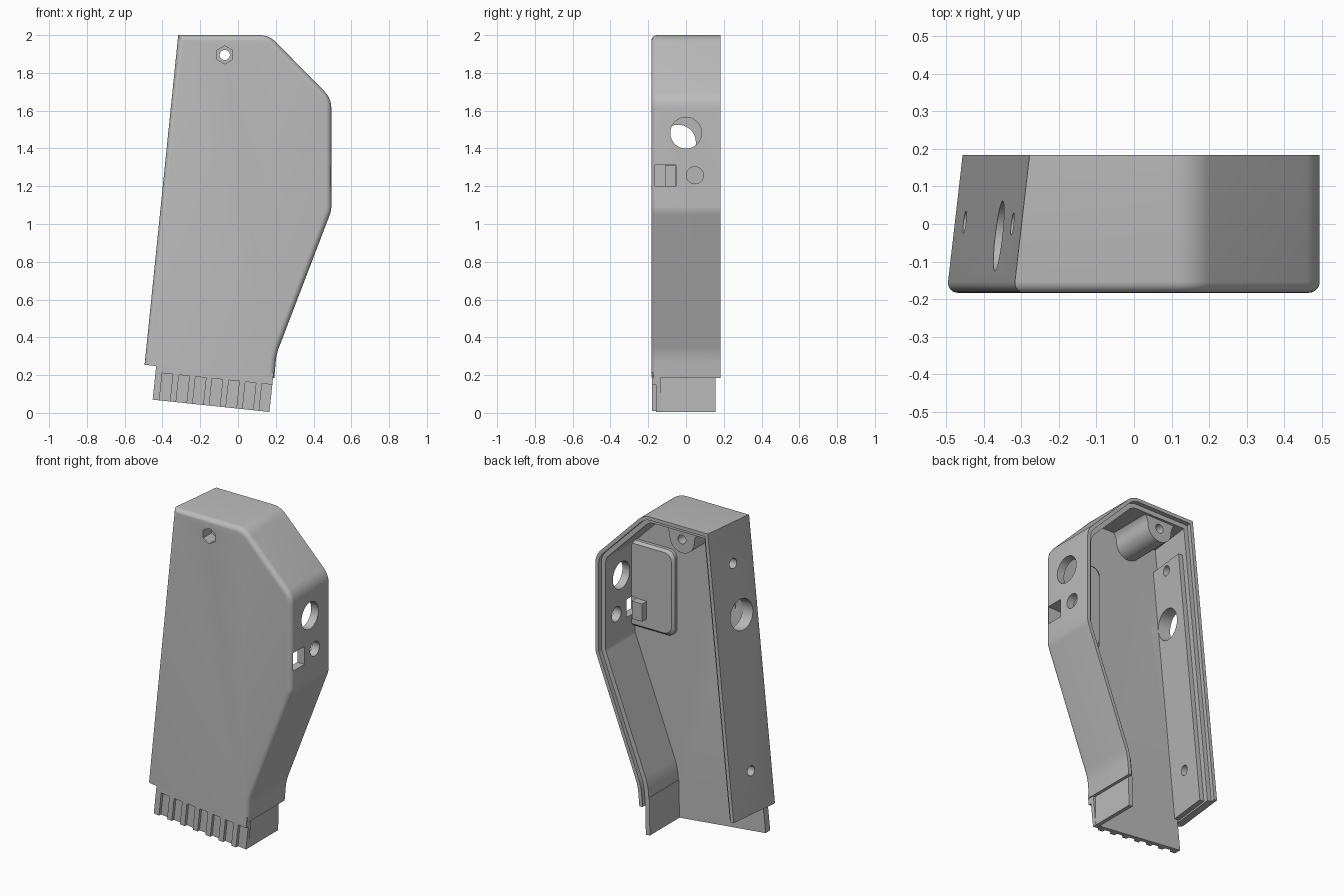
import bpy, bmesh, math
from mathutils import Vector

old = bpy.data.objects.get("Cube")
if old:
    bpy.data.objects.remove(old)

grey = bpy.data.materials.new("plain_grey")
grey.use_nodes = True
grey.diffuse_color = (0.5, 0.5, 0.5, 1)
grey.node_tree.nodes["Principled BSDF"].inputs["Base Color"].default_value = (0.5, 0.5, 0.5, 1)

FRONT, BACK = -0.183, 0.183
PLATE = -0.135      # inner face of the front plate
LEDGE = 0.155       # step behind the rear lip
WALL = 0.05
HOLE_X, HOLE_Z = -0.07, 1.895

# Side outline: x, z, corner radius
OUTLINE = [(-0.498, 0.255, 0), (0.192, 0.185, 0), (0.203, 0.31, 0.3), (0.494, 1.07, 0.12),
           (0.494, 1.665, 0.12), (0.164, 2.0, 0.12), (-0.32, 2.0, 0)]


def outline(inset, bottom=0.0):
    """Outline moved inwards, with rounded corners; the bottom edge moves on its own."""
    pts = [Vector(p[:2]) for p in OUTLINE]
    n = len(pts)
    lines = []
    for i in range(n):
        d = (pts[(i + 1) % n] - pts[i]).normalized()
        lines.append((pts[i] + Vector((-d.y, d.x)) * (bottom if i == 0 else inset), d))
    result = []
    for i in range(n):
        (p, d), (q, e) = lines[i - 1], lines[i]
        turn = d.x * e.y - d.y * e.x
        w = q - p
        corner = p + d * ((w.x * e.y - w.y * e.x) / turn)
        r = OUTLINE[i][2]
        if not r:
            result.append(corner)
            continue
        side = 1 if turn > 0 else -1
        r = max(r - inset * side, 0.01)
        angle = d.angle_signed(e) * -1
        start = corner - d * r * math.tan(abs(angle) / 2)
        centre = start + Vector((-d.y, d.x)) * r * side
        for k in range(9):
            a = angle * k / 8
            v = start - centre
            result.append(centre + Vector((v.x * math.cos(a) - v.y * math.sin(a),
                                           v.x * math.sin(a) + v.y * math.cos(a))))
    return result


def loft(name, layers, lean=False):
    """Skin a stack of (y, outline) layers; lean slopes the -x side inwards to the rear."""
    bm = bmesh.new()
    loops = []
    for y, pts in layers:
        loops.append([bm.verts.new((p[0] + (0.115 * (y - FRONT) if lean and p[0] < -0.2 else 0), y, p[1]))
                      for p in pts])
    n = len(loops[0])
    for a, b in zip(loops, loops[1:]):
        for i in range(n):
            bm.faces.new((a[i], a[(i + 1) % n], b[(i + 1) % n], b[i]))
    bm.faces.new(loops[0])
    bm.faces.new(loops[-1])
    bmesh.ops.recalc_face_normals(bm, faces=bm.faces)
    mesh = bpy.data.meshes.new(name)
    bm.to_mesh(mesh)
    bm.free()
    obj = bpy.data.objects.new(name, mesh)
    bpy.context.collection.objects.link(obj)
    mesh.materials.append(grey)
    return obj


def prism(name, pts, y0, y1, lean=False):
    return loft(name, [(y0, pts), (y1, pts)], lean)


def box(name, x0, x1, y0, y1, z0, z1):
    return prism(name, [(x0, z0), (x1, z0), (x1, z1), (x0, z1)], y0, y1)


def arc(cx, cz, r, a0, a1, steps=12):
    return [(cx + r * math.cos(math.radians(a0 + (a1 - a0) * k / steps)),
             cz + r * math.sin(math.radians(a0 + (a1 - a0) * k / steps))) for k in range(steps + 1)]


def drill(centre, direction, r, length, sides=40):
    bpy.ops.mesh.primitive_cylinder_add(vertices=sides, radius=r, depth=length, location=centre)
    obj = bpy.context.object
    obj.rotation_euler = Vector(direction).to_track_quat('Z', 'Y').to_euler()
    obj.data.materials.append(grey)
    return obj


def cut(target, cutters):
    bpy.context.view_layer.objects.active = target
    for c in cutters:
        mod = target.modifiers.new("cut", 'BOOLEAN')
        mod.operation = 'DIFFERENCE'
        mod.solver = 'EXACT'
        mod.object = c
        bpy.ops.object.modifier_apply(modifier=mod.name)


# Shell with a rounded front edge
R = 0.03
rounded = [(FRONT + R * (1 - math.cos(math.radians(a))), outline(R * (1 - math.sin(math.radians(a)))))
           for a in range(0, 91, 15)]
shell = loft("shell", rounded + [(BACK, outline(0))], lean=True)
cavity = prism("cavity_cutter", outline(WALL, -0.3), PLATE, BACK + 0.1, lean=True)
rebate = prism("rebate_cutter", outline(0.022, -0.3), LEDGE, BACK + 0.1, lean=True)


def side_x(z, y):
    """Position of the leaning outer side wall."""
    return -0.32 - (2.0 - z) * 0.102 + 0.115 * (y - FRONT)


lean_axis = (1, -0.115, -0.102)
side_holes = [drill((side_x(z, y), y, z), lean_axis, r, 0.26)
              for y, z, r in ((0.0, 1.76, 0.03), (-0.032, 1.44, 0.094), (0.005, 0.51, 0.03))]
port_holes = [drill((0.49, 0, 1.482), (1, 0, 0), 0.083, 0.3),
              drill((0.49, 0.047, 1.258), (1, 0, 0), 0.045, 0.3),
              box("slot_cutter", 0.40, 0.56, -0.163, -0.053, 1.2, 1.312)]
hexagon = prism("nut_cutter", [(HOLE_X + 0.048 * math.sin(math.radians(60 * k)),
                                HOLE_Z + 0.048 * math.cos(math.radians(60 * k))) for k in range(6)],
                FRONT - 0.1, -0.1)
bolt = drill((HOLE_X, 0, HOLE_Z), (0, 1, 0), 0.027, 1.0)

# Screw boss flaring into the top wall
b = 0.085
flare = (arc(HOLE_X - 2 * b, HOLE_Z, b, 90, 0) + arc(HOLE_X, HOLE_Z, b, 180, 360)[1:]
         + arc(HOLE_X + 2 * b, HOLE_Z, b, 180, 90)[1:])
boss = prism("screw_boss", flare, PLATE - 0.01, 0.14)

# Raised pad behind the ports, with a small latch block
def pad_shape(g):
    r = 0.05
    return ([(0.465, 1.13 + g), (0.465, 1.66 - g)] + arc(0.155 + g + r, 1.66 - g - r, r, 90, 180, 6)
            + arc(0.155 + g + r, 1.13 + g + r, r, 180, 270, 6))


pad = loft("raised_pad", [(PLATE - 0.01, pad_shape(0)), (-0.115, pad_shape(0)), (-0.1, pad_shape(0.015))])
latch = box("latch_block", 0.34, 0.41, -0.11, -0.055, 1.2, 1.31)

# Thickened panel inside the leaning wall
panel = prism("inner_wall_panel", [(side_x(z, FRONT) + o, z) for z, o in
                                   ((0.26, 0.04), (0.26, 0.08), (1.8, 0.08), (1.8, 0.04))],
              PLATE - 0.01, 0.12, lean=True)

cut(shell, [cavity, rebate, hexagon, bolt] + side_holes + port_holes)
cut(boss, [hexagon, bolt])
cut(pad, port_holes)
cut(panel, side_holes)
for c in [cavity, rebate, hexagon, bolt] + side_holes + port_holes:
    bpy.data.objects.remove(c)

# Ribbed skirt under the shell, laid out along the tilted lower edge
U, V = Vector((0.9945, -0.1045)), Vector((0.1045, 0.9945))
ORIGIN = Vector((-0.452, 0.07))


def skirt_box(name, u0, u1, v0, v1, y0, y1):
    pts = [ORIGIN + U * u + V * v for u, v in ((u0, v0), (u1, v0), (u1, v1), (u0, v1))]
    return prism(name, pts, y0, y1)


LENGTH = 0.622
skirt_box("skirt_plate", 0, LENGTH, 0, 0.21, -0.16, PLATE)
skirt_box("skirt_top_band", 0, LENGTH, 0.145, 0.21, -0.18, -0.16)
skirt_box("skirt_end_rib", 0, 0.036, 0, 0.15, -0.18, -0.16)
for i in range(6):
    u = 0.036 + 0.0885 * i + 0.056
    skirt_box(f"skirt_rib_{i + 1}", u, u + 0.0325, 0, 0.15, -0.18, -0.16)
prism("skirt_side_wall", [(0.139, 0.008), (0.167, 0.005), (0.172, 0.24), (0.144, 0.24)], -0.16, LEDGE)

# Smooth the curved faces and keep the edges crisp
bpy.ops.object.select_all(action='DESELECT')
for o in (shell, boss, pad):
    o.select_set(True)
bpy.context.view_layer.objects.active = shell
bpy.ops.object.shade_smooth_by_angle(angle=math.radians(25))
